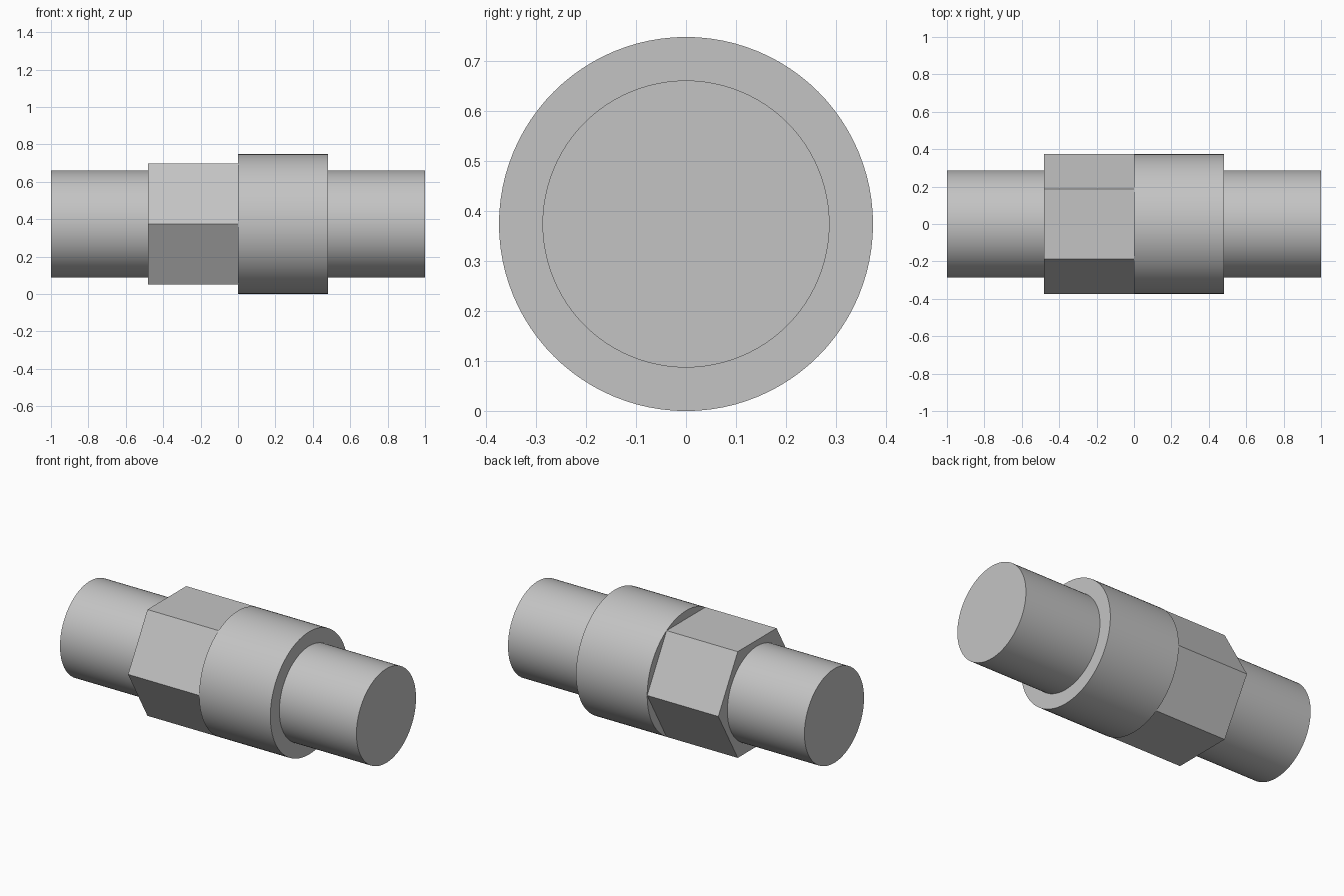
import bpy
import math

cube = bpy.data.objects.get("Cube")
if cube:
    bpy.data.objects.remove(cube, do_unlink=True)

RADIUS = 0.374          # collar radius, also the height of the axis
PIPE_RADIUS = 0.287

grey = bpy.data.materials.new("plain grey")
grey.use_nodes = True
colour = (0.55, 0.55, 0.55, 1)
grey.diffuse_color = colour
grey.node_tree.nodes["Principled BSDF"].inputs["Base Color"].default_value = colour


def prism(name, sides, radius, x0, x1, smooth=True):
    """Closed cylinder or prism lying along x, with a corner on the y axis."""
    bpy.ops.mesh.primitive_cylinder_add(
        vertices=sides, radius=radius, depth=x1 - x0,
        location=((x0 + x1) / 2, 0, RADIUS), rotation=(0, math.pi / 2, 0))
    obj = bpy.context.object
    obj.name = name
    obj.data.materials.append(grey)
    if smooth:
        bpy.ops.object.shade_smooth_by_angle(angle=math.radians(30))
    return obj


# Pipe ends on both sides of the fitting
prism("right_pipe", 96, PIPE_RADIUS, -1, -0.48)
prism("left_pipe", 96, PIPE_RADIUS, 0.48, 1)

# Hexagonal nut, flat on top and bottom, butted against the round collar
prism("hex_nut", 6, RADIUS, -0.48, 0, smooth=False)
prism("round_collar", 96, RADIUS, 0, 0.48)
